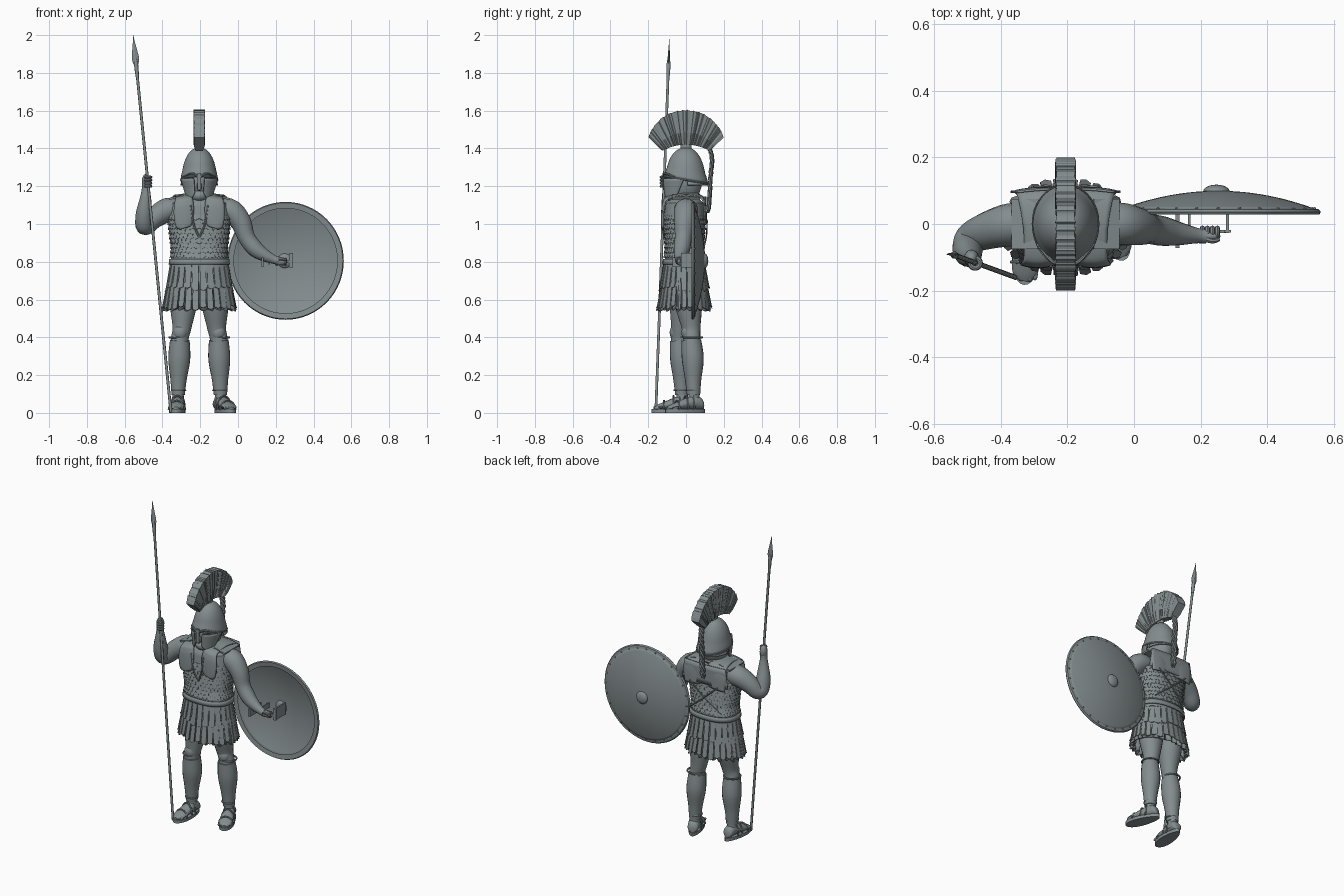
import bpy, bmesh, random
from math import sin, cos, pi, radians
from mathutils import Vector, Matrix

random.seed(4)
if "Cube" in bpy.data.objects:
    bpy.data.objects.remove(bpy.data.objects["Cube"])

steel = bpy.data.materials.new("steel_grey")
steel.use_nodes = True
GREY = (0.23, 0.265, 0.275, 1)
steel.diffuse_color = GREY
steel.node_tree.nodes["Principled BSDF"].inputs["Base Color"].default_value = GREY
CX = -0.205  # body centre line


def finish(name, bm, smooth=True, thick=0):
    bmesh.ops.remove_doubles(bm, verts=bm.verts, dist=0.00005)
    bmesh.ops.recalc_face_normals(bm, faces=bm.faces)
    me = bpy.data.meshes.new(name)
    bm.to_mesh(me)
    bm.free()
    me.materials.append(steel)
    ob = bpy.data.objects.new(name, me)
    bpy.context.collection.objects.link(ob)
    if thick:
        mod = ob.modifiers.new("thickness", "SOLIDIFY")
        mod.thickness, mod.offset = thick, 0
    if smooth:
        bpy.ops.object.select_all(action="DESELECT")
        ob.select_set(True)
        bpy.context.view_layer.objects.active = ob
        bpy.ops.object.shade_smooth_by_angle(angle=radians(40))
    return ob


def grid(name, nu, nv, f, closed=True, caps=False, thick=0, smooth=True):
    """Surface f(u, v) with u around and v along."""
    bm = bmesh.new()
    n = nu if closed else nu + 1
    rows = [[bm.verts.new(f(i / nu, j / nv)) for i in range(n)] for j in range(nv + 1)]
    for a, b in zip(rows, rows[1:]):
        for i in range(nu):
            k = (i + 1) % n
            bm.faces.new((a[i], a[k], b[k], b[i]))
    if caps:
        bm.faces.new(rows[0])
        bm.faces.new(rows[-1])
    return finish(name, bm, smooth, thick)


def spline(pts, t):
    """Smooth interpolation through points of any dimension."""
    s = min(t, 0.99999) * (len(pts) - 1)
    i = int(s)
    s -= i
    p = [pts[max(0, min(len(pts) - 1, i + k))] for k in (-1, 0, 1, 2)]
    return [b + 0.5 * s * (c - a + s * (2*a - 5*b + 4*c - d + s * (3*(b - c) + d - a)))
            for a, b, c, d in zip(*p)]


def tube(name, pts, sides=16, steps=24):
    """Round limb through (x, y, z, radius) points."""
    ps = [spline(pts, j / steps) for j in range(steps + 1)]
    cs = [Vector(p[:3]) for p in ps]
    ts = [(cs[min(j + 1, steps)] - cs[max(j - 1, 0)]).normalized() for j in range(steps + 1)]
    qs = [Vector((0, 0, 1)).rotation_difference(ts[0])]
    for a, b in zip(ts, ts[1:]):
        qs.append(a.rotation_difference(b) @ qs[-1])

    def f(u, v):
        j = round(v * steps)
        return cs[j] + qs[j] @ Vector((cos(u * 2*pi), sin(u * 2*pi), 0)) * ps[j][3]
    return grid(name, sides, steps, f, caps=True)


def solid(name, kind, loc, size, rot=(0, 0, 0)):
    bm = bmesh.new()
    if kind == "box":
        bmesh.ops.create_cube(bm, size=1)
    else:
        bmesh.ops.create_uvsphere(bm, u_segments=20, v_segments=12, radius=0.5)
    ob = finish(name, bm, kind != "box")
    ob.location, ob.scale, ob.rotation_euler = loc, size, rot
    return ob


def ring(name, loc, R, r, rot=(0, 0, 0), sy=1):
    def f(u, v):
        k = R + r * cos(u * 2*pi)
        return k * cos(v * 2*pi), sy * k * sin(v * 2*pi), r * sin(u * 2*pi)
    ob = grid(name, 8, 32, f)
    ob.location, ob.rotation_euler = loc, rot


# Torso: profile of (z, half width, half depth)
TORSO = [(.77, .153, .108), (.87, .146, .1), (.95, .155, .104), (1.04, .165, .11), (1.11, .15, .1), (1.15, .07, .06)]


def hull(u, z, extra=0):
    i = max(k for k in range(5) if TORSO[k][0] <= z or k == 0)
    (a, rx, ry), (b, sx, sy) = TORSO[i], TORSO[i + 1]
    t = (z - a) / (b - a)
    c, s = cos(u * 2*pi), sin(u * 2*pi)
    rnd = lambda w: abs(w) ** .85 * (1 if w > 0 else -1)
    return Vector((CX + rnd(c) * (rx + t * (sx - rx) + extra),
                   -.008 + rnd(s) * (ry + t * (sy - ry) + extra), z))


grid("torso", 40, 19, lambda u, v: hull(u, .77 + .38 * v), caps=True)
bm = bmesh.new()
for row in range(9):
    for i in range(38):
        u, w, z = (i + row % 2 / 2) / 38, .47 / 38, .835 + row * .025
        bm.faces.new([bm.verts.new(hull(u + du * w, z + dz, e)) for du, dz, e in
                      ((-1, .012, .001), (1, .012, .001), (1, -.007, .006), (0, -.016, .007), (-1, -.007, .006))])
finish("cuirass_scales", bm, False, .002)
grid("waist_belt", 40, 2, lambda u, v: hull(u, .785 + .03 * v, .006), thick=.008)


# Pleated skirt and the leather strips above it
def skirt(u, v):
    a, wob = u * 2*pi, cos(u * 2*pi * 26) + .5 * cos(u * 2*pi * 11 + 2)
    k = .012 * v * wob
    return (CX + cos(a) * (.148 + .034 * v + k), -.01 + sin(a) * (.105 + .017 * v + k), .8 - (.255 + .006 * wob) * v)


grid("skirt", 156, 8, skirt, thick=.006)
bm = bmesh.new()
for rx, top, low, n in ((.152, .8, .66, 26), (.17, .69, .56, 30)):
    for i in range(n):
        drop = low + random.uniform(-.012, .012)
        pts = []
        for da, z, e in ((-1, top, 0), (1, top, 0), (1, drop, .025), (0, drop - .008, .029), (-1, drop, .022)):
            a = (i + da * .42) / n * 2*pi
            pts.append(bm.verts.new((CX + cos(a) * (rx + e), -.01 + sin(a) * (rx * .7 + e), z)))
        bm.faces.new(pts)
finish("skirt_strips", bm, False, .005)

# Legs, greaves and sandals
for side, s, fy, turn in (("right", -1, -.032, -4), ("left", 1, .03, 22)):
    kx = CX + s * .1
    leg = [(CX + s * .075, 0, .68, .078), (CX + s * .085, fy * .5, .56, .07), (kx - s * .008, fy * .9, .45, .05),
           (kx + s * .003, fy, .39, .047), (kx + s * .006, fy + .008, .29, .053), (kx + s * .01, fy + .01, .18, .038),
           (kx + s * .012, fy + .012, .1, .03), (kx + s * .012, fy + .012, .04, .034)]
    tube(side + "_leg", leg, 20, 36)
    tube(side + "_greave", [(x, y - .002, z - .005, r + .005) for x, y, z, r in leg[3:7]], 20, 20)
    solid(side + "_knee_guard", "ball", (kx, fy - .022, .425), (.075, .065, .085))
    for z, R in ((.4, .05), (.12, .036)):
        ring(side + "_greave_rim", (kx + s * .009, fy + .006, z), R, .005)
    place = Matrix.Translation((kx + s * .012, fy + .02, 0)) @ Matrix.Rotation(radians(turn), 4, "Z")
    FOOT = [(.045, .012, .02), (.035, .034, .04), (0, .038, .055), (-.05, .04, .045), (-.1, .045, .03), (-.14, .04, .018), (-.16, .015, .01)]

    def foot(u, v):
        y, w, h = spline(FOOT, v)
        return place @ Vector((w * .9 * cos(u * 2*pi), y, .018 + h * (1 + sin(u * 2*pi)) * .7))

    def sole(u, v):
        a = u * 2*pi
        return place @ Vector(((.042 - .008 * sin(a)) * cos(a), -.058 + .113 * sin(a), .02 * v))
    grid(side + "_foot", 16, 18, foot, caps=True)
    grid(side + "_sandal_sole", 28, 1, sole, caps=True)
    for i in range(5):
        solid(side + "_toe", "ball", place @ Vector(((i - 2) * .015, -.143 + abs(i - 2 + s) * .005, .027)), (.017, .035, .02))
    for y, w, h in ((-.105, .043, .06), (-.055, .04, .085), (-.02, .038, .1)):
        tube(side + "_sandal_strap", [(*(place @ Vector((w * cos(a * pi / 6), y, .015 + (h - .01) * sin(a * pi / 6)))), .005)
                                      for a in range(7)], 6, 14)

# Arms and hands
tube("left_arm", [(-.1, .005, 1.07, .055), (-.04, 0, 1.07, .064), (.015, -.008, 1.01, .056), (.045, -.014, .93, .046),
                  (.09, -.022, .87, .044), (.14, -.03, .835, .034), (.19, -.035, .812, .023), (.215, -.037, .805, .022)])
tube("right_arm", [(-.31, .0, 1.07, .055), (-.37, -.002, 1.075, .064), (-.44, -.02, 1.035, .056), (-.485, -.04, .99, .048),
                   (-.498, -.065, 1.0, .046), (-.497, -.085, 1.06, .043), (-.49, -.098, 1.13, .031), (-.488, -.102, 1.18, .022), (-.486, -.103, 1.21, .022)], 16, 32)
solid("right_palm", "ball", (-.487, -.102, 1.225), (.045, .05, .08))
solid("left_palm", "ball", (.222, -.037, .803), (.075, .03, .042))
for i in range(4):
    ring("right_finger", (-.476, -.117, 1.2 + i * .016), .015, .008)
    ring("left_finger", (.205 + i * .015, -.026, .8), .014, .0075, (0, pi / 2, 0))
tube("left_thumb", [(.2, -.04, .815, .01), (.235, -.05, .815, .009), (.255, -.045, .808, .007)], 8, 8)

# Shoulder straps, breast plates and back yoke
STRAP = [(-.126, .985, .018), (-.128, 1.0, .042), (-.128, 1.06, .052), (-.122, 1.115, .05), (-.1, 1.145, .042),
         (0, 1.163, .045), (.085, 1.15, .06), (.104, 1.1, .07), (.106, 1.01, .06)]
for side, s in (("right", -1), ("left", 1)):
    def strap(u, v):
        y, z, w = spline(STRAP, v)
        x = 2 * u - 1
        return CX + s * .082 + x * w, y + .008 * x * x * (1 if y < 0 else -1), z - .012 * (x * s + 1) / 2
    grid(side + "_shoulder_strap", 8, 40, strap, closed=False, thick=.008)
    solid(side + "_shoulder_flap", "box", (CX + s * .122, 0, 1.142), (.08, .15, .01), (0, s * .25, 0))
    tube(side + "_chest_tie", [(CX + s * .045, -.125, 1.1, .005), (CX + s * .03, -.125, 1.0, .005), (CX, -.115, .93, .006)], 6)
    tube(side + "_back_tie", [(CX + s * .1, .112, 1.02, .004), (CX, .107, .93, .004), (CX - s * .11, .085, .84, .004)], 6)
grid("back_yoke", 16, 4, lambda u, v: (CX + (2*u - 1) * (.165 - .02 * v), .106 - .01 * (2*u - 1) ** 2, 1.02 + .125 * v), closed=False, thick=.007)

# Head and neck
tube("neck", [(CX, .01, 1.1, .065), (CX, .01, 1.15, .056), (CX, .005, 1.22, .056)])
ring("neck_scarf", (CX, 0, 1.15), .064, .014)
solid("head", "ball", (CX, -.01, 1.225), (.155, .19, .23))
solid("nose", "ball", (CX, -.106, 1.2), (.026, .035, .05))
solid("beard", "ball", (CX, -.06, 1.15), (.1, .1, .07))


# Helmet: dome, brim, guards
def dome(u, v):
    a, t = u * 2*pi, v * pi / 2
    base = 1.233 - .02 * sin(a)
    flare = .013 * max(0, 1 - v * 5)
    c = cos(t) ** .9 if v < 1 else 0
    return CX + cos(a) * (.09 * c + flare * .5), sin(a) * (.102 * c + flare), base + (1.402 - base) * sin(t)


grid("helmet_dome", 40, 16, dome, thick=.006)
tube("helmet_rim", [(*dome(i / 24, 0), .005) for i in range(25)], 8, 96)
solid("nasal_guard", "box", (CX, -.119, 1.225), (.02, .009, .09))
for side, s in (("right", -1), ("left", 1)):
    def cheek(u, v):
        a = -pi / 2 + s * (.3 + (1.25 - .3 * v) * u)
        k = 1 - .2 * v
        return CX + cos(a) * .096 * k, -.006 + sin(a) * .118 * (1 - .05 * v), 1.24 - v * (.075 + .04 * sin(u * pi))
    grid(side + "_cheek_guard", 12, 8, cheek, closed=False, thick=.007)
    tube(side + "_brow", [(CX + s * .008, -.119, 1.25, .006), (CX + s * .04, -.112, 1.268, .006), (CX + s * .085, -.06, 1.25, .005)], 8)
grid("neck_guard", 20, 4, lambda u, v: (CX + cos(u * pi) * (.086 + .012 * v), .008 + sin(u * pi) * (.092 + .014 * v), 1.24 - .035 * v), closed=False, thick=.006)


# Crest with bristle ridges, its holder and tail
rough = [random.uniform(-1, 1) for i in range(91)]


def crest(u, v):
    r = rough[round(v * 90)]
    x, out = ((-1, 0), (-1, .35), (-1, 1), (1, 1), (1, .35), (1, 0))[round(u * 6)]
    t = 2 * v - 1
    low = Vector((t * .125, 1.165 + (.255 ** 2 - (t * .125) ** 2) ** .5))
    high = Vector((sin(t * 1.25) * .21, 1.393 + .21 * cos(t * 1.25) + .003 * r))
    p = low.lerp(high, out)
    return CX + x * ((.02 if out == 0 else .029) + .0025 * r), p.x, p.y


grid("crest", 6, 90, crest, caps=True, smooth=False)
grid("crest_holder", 12, 2, lambda u, v: (CX + cos(u * 2*pi) * .015, sin(u * 2*pi) * .03, 1.385 + .04 * v), caps=True)
TAIL = [(.125, 1.4), (.138, 1.34), (.13, 1.25), (.125, 1.15), (.118, 1.06)]
for k in range(3):
    pts = []
    for j in range(25):
        y, z = spline(TAIL, j / 24)
        a = j * .9 + k * 2*pi / 3
        pts.append((CX + cos(a) * .012, y + sin(a) * .005, z, .008 if j < 23 else .004))
    tube("crest_tail", pts, 6, 72)

# Spear
foot_p, top_p = Vector((-.355, -.16, .003)), Vector((-.555, -.087, 2.0))
at = lambda t: foot_p.lerp(top_p, t)
tube("spear_shaft", [(*at(t), .0075) for t in (0, .3, .6, .93)], 10, 6)
tube("spear_socket", [(*at(t), r) for t, r in ((.89, .009), (.92, .011), (.94, .006))], 10, 6)
blade = tube("spear_blade", [(*at(t), r) for t, r in ((.915, .006), (.935, .019), (.96, .013), (.98, .006), (1, .0005))], 4, 16)
for v in blade.data.vertices:
    mid = at((v.co.z - foot_p.z) / (top_p.z - foot_p.z))
    v.co.y = mid.y + (v.co.y - mid.y) * .3

# Shield: bowl, rim, rivets, boss, arm band and grip
SX, SZ = .252, .805


def bowl(u, v):
    return SX + cos(u * 2*pi) * .295 * v, .04 + .056 * (1 - v * v), SZ + sin(u * 2*pi) * .3 * v


def rim(u, v):
    r, y = ((.274, .032), (.303, .028), (.308, .036), (.302, .044), (.272, .05))[round(v * 4)]
    return SX + cos(u * 2*pi) * r, y, SZ + sin(u * 2*pi) * (r + .004)


grid("shield_bowl", 64, 12, bowl, thick=.007)
grid("shield_rim", 64, 4, rim)
solid("shield_boss", "ball", (SX - .005, .097, SZ), (.08, .042, .08))
for i in range(28):
    a = i / 28 * 2*pi
    solid("shield_rivet", "ball", (SX + cos(a) * .289, .044, SZ + sin(a) * .292), (.01, .014, .01))
for name, loc, size in (("arm_band_plate", (.13, -.012, .797), (.012, .12, .05)),
                        ("arm_band_post", (.166, .025, .8), (.008, .11, .03)),
                        ("grip_post", (.28, .028, .808), (.01, .11, .075)),
                        ("grip_plate", (.28, -.022, .808), (.02, .007, .075)),
                        ("grip_bar", (.223, -.022, .8), (.12, .009, .012))):
    solid(name, "box", loc, size)
